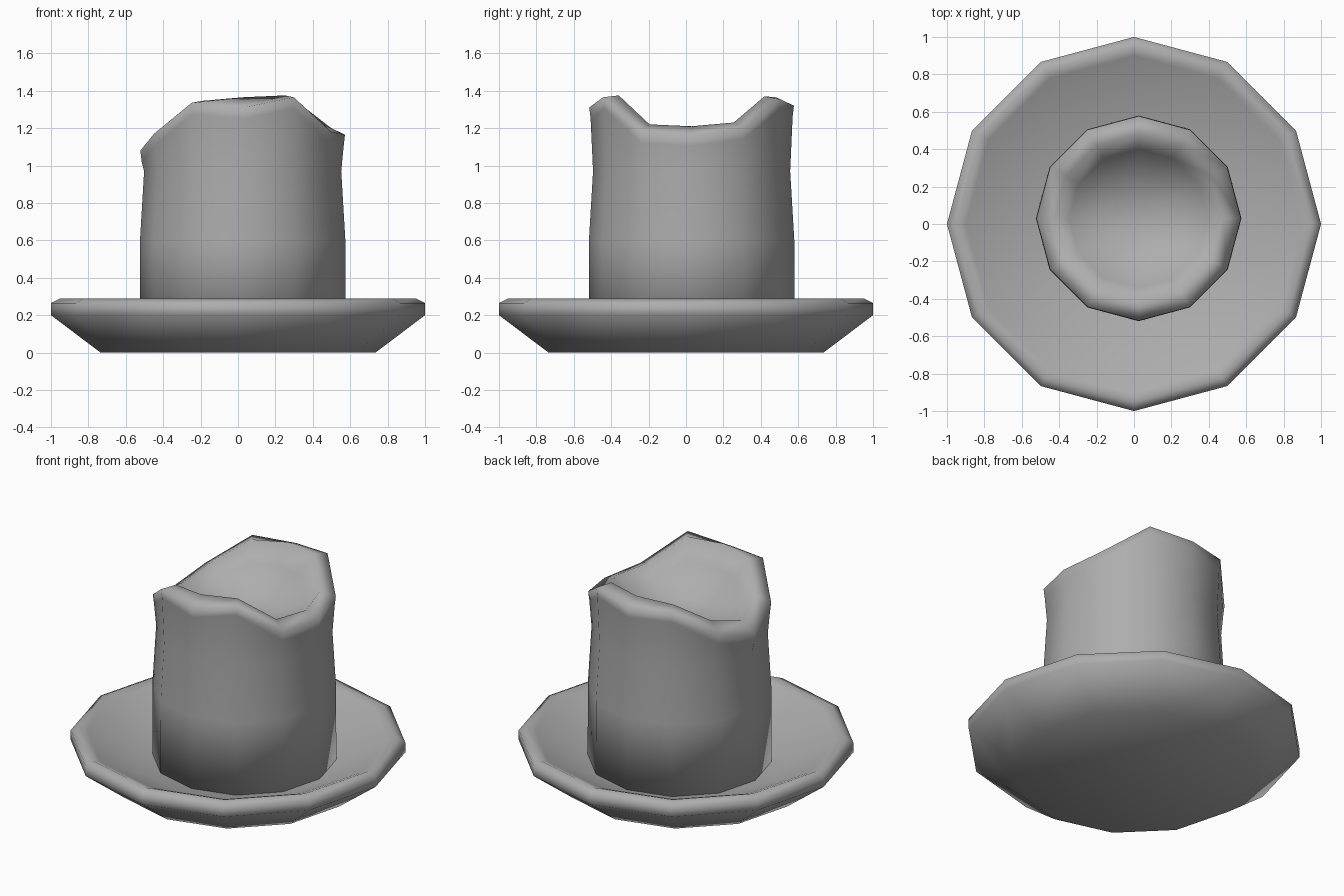
import bpy
import bmesh
from math import cos, sin, pi

cube = bpy.data.objects.get("Cube")
if cube:
    bpy.data.objects.remove(cube, do_unlink=True)

SIDES = 12

grey = bpy.data.materials.new("mid_grey")
grey.use_nodes = True
colour = (0.42, 0.42, 0.42, 1)
grey.diffuse_color = colour
grey.node_tree.nodes["Principled BSDF"].inputs["Base Color"].default_value = colour


def lathe(name, rings, top_z, centre=(0, 0)):
    """Skin rings of (radius, height); a height may be a list, one per side."""
    bm = bmesh.new()
    loops = []
    for radius, height in rings:
        loop = []
        for i in range(SIDES):
            a = 2 * pi * i / SIDES
            z = height[i] if isinstance(height, list) else height
            loop.append(bm.verts.new((centre[0] + radius * cos(a),
                                      centre[1] + radius * sin(a), z)))
        loops.append(loop)
    for low, high in zip(loops, loops[1:]):
        for i in range(SIDES):
            j = (i + 1) % SIDES
            bm.faces.new((low[i], low[j], high[j], high[i]))
    bm.faces.new(loops[0][::-1])
    tip = bm.verts.new((centre[0], centre[1], top_z))
    for i in range(SIDES):
        bm.faces.new((loops[-1][i], loops[-1][(i + 1) % SIDES], tip))
    for f in bm.faces:
        f.smooth = True
    mesh = bpy.data.meshes.new(name)
    bm.to_mesh(mesh)
    bm.free()
    mesh.materials.append(grey)
    obj = bpy.data.objects.new(name, mesh)
    bpy.context.collection.objects.link(obj)


# Shallow dish with a rolled rim
lathe("dish", [(0.735, 0), (1, 0.2), (1, 0.265), (0.95, 0.29),
               (0.9, 0.27), (0.6, 0.13)], top_z=0.11)

# Candle with a melted, saddle-shaped rim and a hollow top
crest = [1.21, 1.23, 1.37, 1.365, 1.345, 1.22,
         1.15, 1.22, 1.345, 1.365, 1.375, 1.22]
edge = [1.165, 1.2, 1.355, 1.32, 1.33, 1.17,
        1.08, 1.17, 1.335, 1.31, 1.365, 1.18]
collar = [z - 0.06 for z in edge]
hollow = [1.1 + (z - 1.15) * 0.65 for z in crest]
lathe("candle", [(0.55, 0.1), (0.549, 0.6), (0.527, 0.97), (0.54, collar),
                 (0.547, edge), (0.45, crest), (0.37, hollow), (0.2, 1.08)],
      top_z=1.06, centre=(0.025, 0.03))
